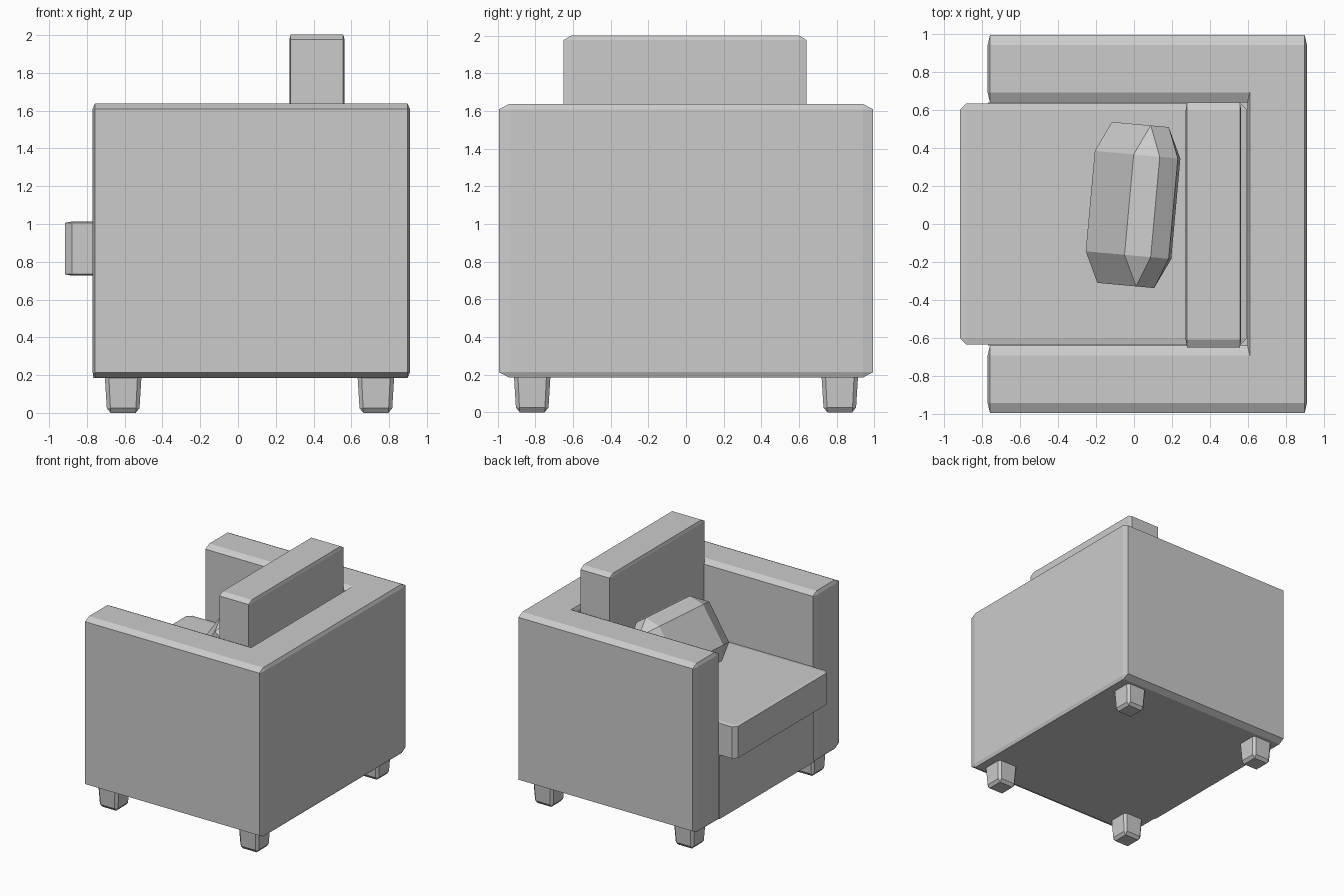
import bpy, bmesh, math
from mathutils import Matrix, Vector

if "Cube" in bpy.data.objects:
    bpy.data.objects.remove(bpy.data.objects["Cube"])


def finish(bm, name, loc=(0, 0, 0), rot=(0, 0, 0)):
    bmesh.ops.recalc_face_normals(bm, faces=bm.faces)
    me = bpy.data.meshes.new(name)
    bm.to_mesh(me)
    bm.free()
    ob = bpy.data.objects.new(name, me)
    ob.location, ob.rotation_euler = loc, rot
    bpy.context.collection.objects.link(ob)
    return ob


def chamfer(bm, b, edges):
    # one-step bevel with a separate width along each axis
    bm.transform(Matrix.Diagonal((1 / b[0], 1 / b[1], 1 / b[2], 1)))
    bmesh.ops.bevel(bm, geom=edges, offset=1, offset_type='OFFSET',
                    segments=1, profile=0.5, affect='EDGES')
    bm.transform(Matrix.Diagonal((b[0], b[1], b[2], 1)))


def block(name, size, loc, b=None, rot=(0, 0, 0), taper=1.0):
    bm = bmesh.new()
    bmesh.ops.create_cube(bm, size=1)
    bm.transform(Matrix.Diagonal((*size, 1)))
    if b:
        chamfer(bm, b, bm.edges[:])
    for v in bm.verts:
        k = 1 + (taper - 1) * (0.5 - v.co.z / size[2])
        v.co.x *= k
        v.co.y *= k
    return finish(bm, name, loc, rot)


# U-shaped arms and back
X0, X1, XI, Y, YI = -0.77, 0.91, 0.597, 0.993, 0.64
Z0, Z1 = 0.185, 1.637
outline = [(X0, -Y), (X1, -Y), (X1, Y), (X0, Y), (X0, YI), (XI, YI), (XI, -YI), (X0, -YI)]
bm = bmesh.new()
face = bm.faces.new([bm.verts.new((x, y, Z0)) for x, y in outline])
ext = bmesh.ops.extrude_face_region(bm, geom=[face], use_keep_orig=True)
for v in ext['geom']:
    if isinstance(v, bmesh.types.BMVert):
        v.co.z = Z1
bmesh.ops.recalc_face_normals(bm, faces=bm.faces)


def keep(e):
    inner = all(abs(v.co.y) < 0.7 for v in e.verts)
    low = all(v.co.z < 0.5 for v in e.verts)
    concave = all(abs(v.co.x - XI) < 0.01 for v in e.verts) and \
        abs(e.verts[0].co.y - e.verts[1].co.y) < 0.01
    return not (concave or (inner and low))


chamfer(bm, (0.012, 0.052, 0.028), [e for e in bm.edges if keep(e)])
finish(bm, "arms_and_back")

# base under the seat
block("seat_base", (1.38, 1.28, 0.55), (-0.078, 0, 0.46))

# cushions
block("seat_cushion", (1.51, 1.27, 0.286), (-0.16, 0, 0.87), (0.035, 0.035, 0.007))
block("back_cushion", (0.292, 1.29, 1.0), (0.418, -0.005, 1.502), (0.007, 0.042, 0.025))
block("throw_pillow", (0.303, 0.85, 0.567), (-0.005, 0.1, 1.30), (0.093, 0.16, 0.107),
      rot=(0, math.radians(35.5), math.radians(-5.2)))

# tapered legs
for xn, x in (("front", -0.608), ("rear", 0.73)):
    for yn, y in (("left", -0.817), ("right", 0.817)):
        block(f"{xn}_{yn}_leg", (0.2, 0.2, 0.24), (x, y, 0.12), (0.022, 0.022, 0.025), taper=0.85)
